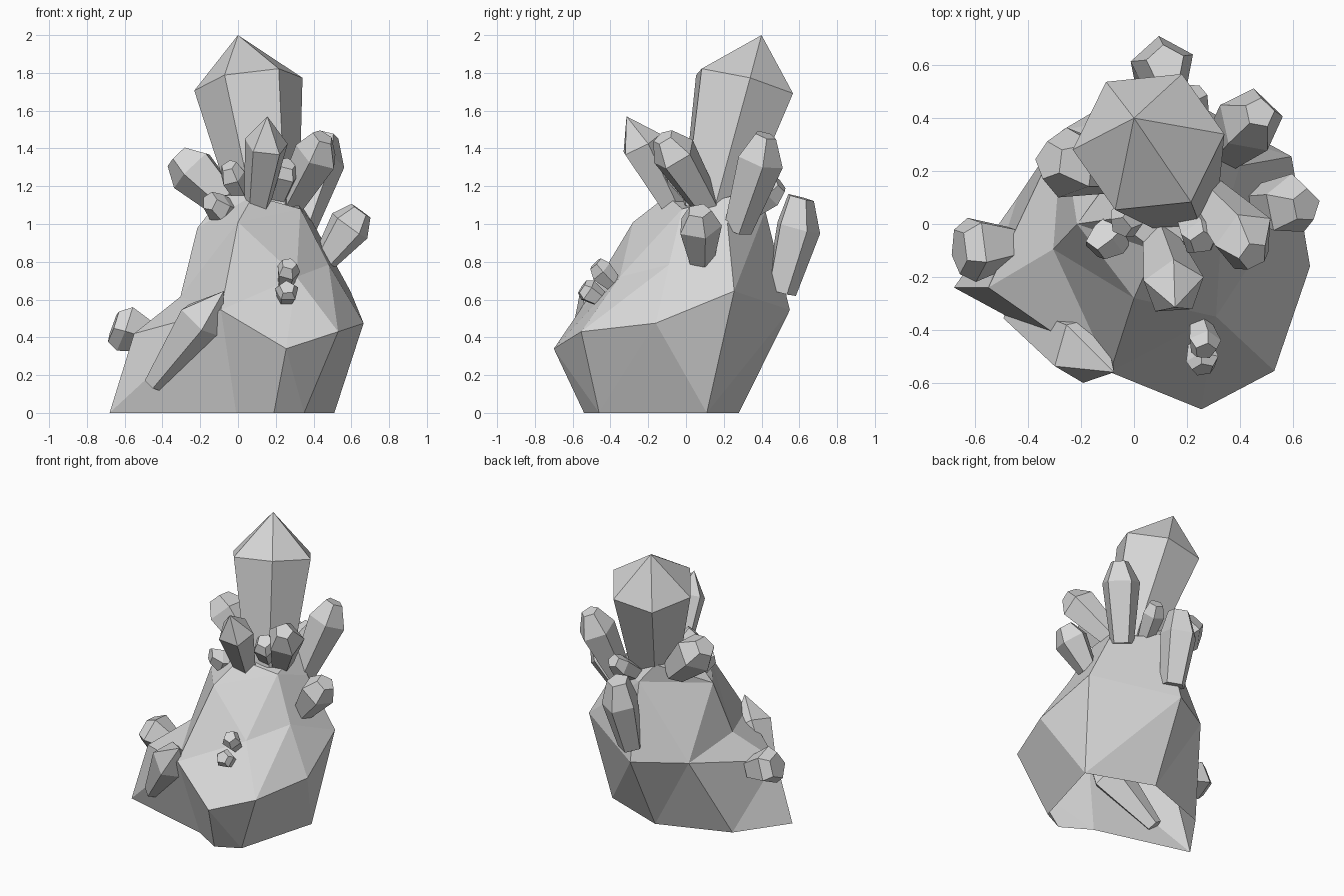
import bpy
import bmesh
import math
from mathutils import Vector

cube = bpy.data.objects.get("Cube")
if cube:
    bpy.data.objects.remove(cube, do_unlink=True)

grey = bpy.data.materials.new("stone grey")
grey.use_nodes = True
tone = (0.68, 0.68, 0.68, 1)
grey.diffuse_color = tone
grey.node_tree.nodes["Principled BSDF"].inputs["Base Color"].default_value = tone


def finish(bm, name):
    mesh = bpy.data.meshes.new(name)
    bm.to_mesh(mesh)
    bm.free()
    mesh.materials.append(grey)
    obj = bpy.data.objects.new(name, mesh)
    bpy.context.scene.collection.objects.link(obj)
    return obj


def stitch(bm, low, high, links):
    """Join two closed rings; links gives the last upper point each lower point reaches."""
    reached = 0
    for k, link in enumerate(links):
        for m in range(reached, link):
            bm.faces.new((low[k], high[(m + 1) % len(high)], high[m]))
        bm.faces.new((low[k], low[(k + 1) % len(low)], high[link % len(high)]))
        reached = link


# Faceted rock: rings from the ground to the summit, open underneath
ground = [(-.68, -.24, 0), (-.01, -.42, 0), (.19, -.54, 0), (.35, -.46, 0),
          (.51, .11, 0), (.05, .28, 0), (-.44, .10, 0)]
waist = [(-.55, -.24, .42), (-.09, -.56, .545), (.255, -.70, .34), (.53, -.555, .43),
         (.665, -.16, .475), (.595, .255, .645), (.06, .55, .545), (-.27, .355, .55)]
shoulders = [(-.305, -.095, .615), (0, -.28, 1.01), (.31, -.35, .72), (.48, -.09, .785),
             (.40, .22, 1.0), (.08, .42, 1.07), (-.215, 0, .98)]
summit = [(.08, -.10, 1.15), (.33, -.02, 1.08), (.30, .25, 1.15),
          (.02, .32, 1.17), (-.08, .02, 1.15)]

bm = bmesh.new()
base, middle, upper, crown = [[bm.verts.new(p) for p in ring]
                              for ring in (ground, waist, shoulders, summit)]
stitch(bm, base, middle, [1, 2, 2, 4, 6, 7, 8])
stitch(bm, middle, upper, [0, 2, 2, 3, 3, 5, 5, 7])
bm.faces.new((upper[0], upper[1], upper[-1]))
stitch(bm, upper[1:], crown, [1, 1, 1, 3, 3, 5])
bm.faces.new(crown)
finish(bm, "rock")


def crystal(name, foot, neck, tip, foot_r, neck_r, sides=5, spin=0, blunt=0):
    """Prism flaring from foot to neck, closed by a point or a small flat top."""
    foot, neck, tip = Vector(foot), Vector(neck), Vector(tip)
    turn = Vector((0, 0, 1)).rotation_difference(neck - foot)
    bm = bmesh.new()

    def ring(centre, radius):
        angles = [math.radians(spin) + math.tau * k / sides for k in range(sides)]
        return [bm.verts.new(centre + turn @ Vector((math.cos(t), math.sin(t), 0)) * radius)
                for t in angles]

    levels = [ring(foot, foot_r), ring(neck, neck_r)]
    if blunt:
        levels.append(ring(tip, blunt))
    for low, high in zip(levels, levels[1:]):
        for k in range(sides):
            m = (k + 1) % sides
            bm.faces.new((low[k], low[m], high[m], high[k]))
    bm.faces.new(levels[0][::-1])
    top = levels[-1]
    if blunt:
        bm.faces.new(top)
    else:
        apex = bm.verts.new(tip)
        for k in range(sides):
            bm.faces.new((top[k], top[(k + 1) % sides], apex))
    finish(bm, name)


# Large crystals on the summit
crystal("main_crystal", (.155, .13, 1.05), (.055, .31, 1.74), (0, .40, 2), .17, .29, 6, 5)
crystal("front_crystal", (.10, -.06, 1.08), (.15, -.24, 1.42), (.155, -.315, 1.57), .07, .12, 5, 20)
crystal("front_left_crystal", (.27, .11, 1.1), (.42, -.06, 1.37), (.45, -.12, 1.46), .08, .125, 5, 40, .06)
crystal("back_left_crystal", (.33, .27, .97), (.44, .39, 1.34), (.475, .42, 1.47), .08, .13, 5, 10, .06)
crystal("right_crystal", (-.05, .2, 1.1), (-.24, .23, 1.29), (-.32, .24, 1.36), .09, .14, 5, 30, .075)

# Crystals on the flanks
crystal("left_side_crystal", (.46, .08, .81), (.59, .07, .99), (.65, .07, 1.07), .07, .12, 5, 15, .065)
crystal("right_side_crystal", (-.46, -.08, .4), (-.6, -.09, .45), (-.66, -.10, .46), .08, .13, 5, 50, .09)
crystal("front_slope_crystal", (-.45, -.33, .15), (-.19, -.47, .49), (-.075, -.56, .645), .055, .14, 5, 60)
crystal("back_crystal", (.09, .5, .64), (.11, .59, .98), (.12, .605, 1.14), .085, .125, 5, 25, .075)

# Small blunt crystals: foot, neck, tip, radius
small = [
    ("small_summit_crystal", (.04, .1, 1.12), (-.03, .01, 1.25), (-.05, -.01, 1.31), .07),
    ("small_left_crystal", (.2, .06, 1.12), (.25, -.05, 1.27), (.26, -.07, 1.32), .08),
    ("small_right_crystal", (.0, .05, 1.05), (-.10, -.06, 1.08), (-.15, -.10, 1.12), .08),
    ("small_back_crystal", (.16, .3, 1.05), (.21, .45, 1.16), (.23, .5, 1.21), .075),
    ("upper_slope_crystal", (.25, -.38, .68), (.265, -.45, .75), (.27, -.48, .79), .065),
    ("lower_slope_crystal", (.25, -.45, .6), (.26, -.52, .645), (.26, -.55, .665), .065),
]
for index, (name, foot, neck, tip, radius) in enumerate(small):
    crystal(name, foot, neck, tip, radius * .7, radius, 5, 20 * index, radius * .65)
